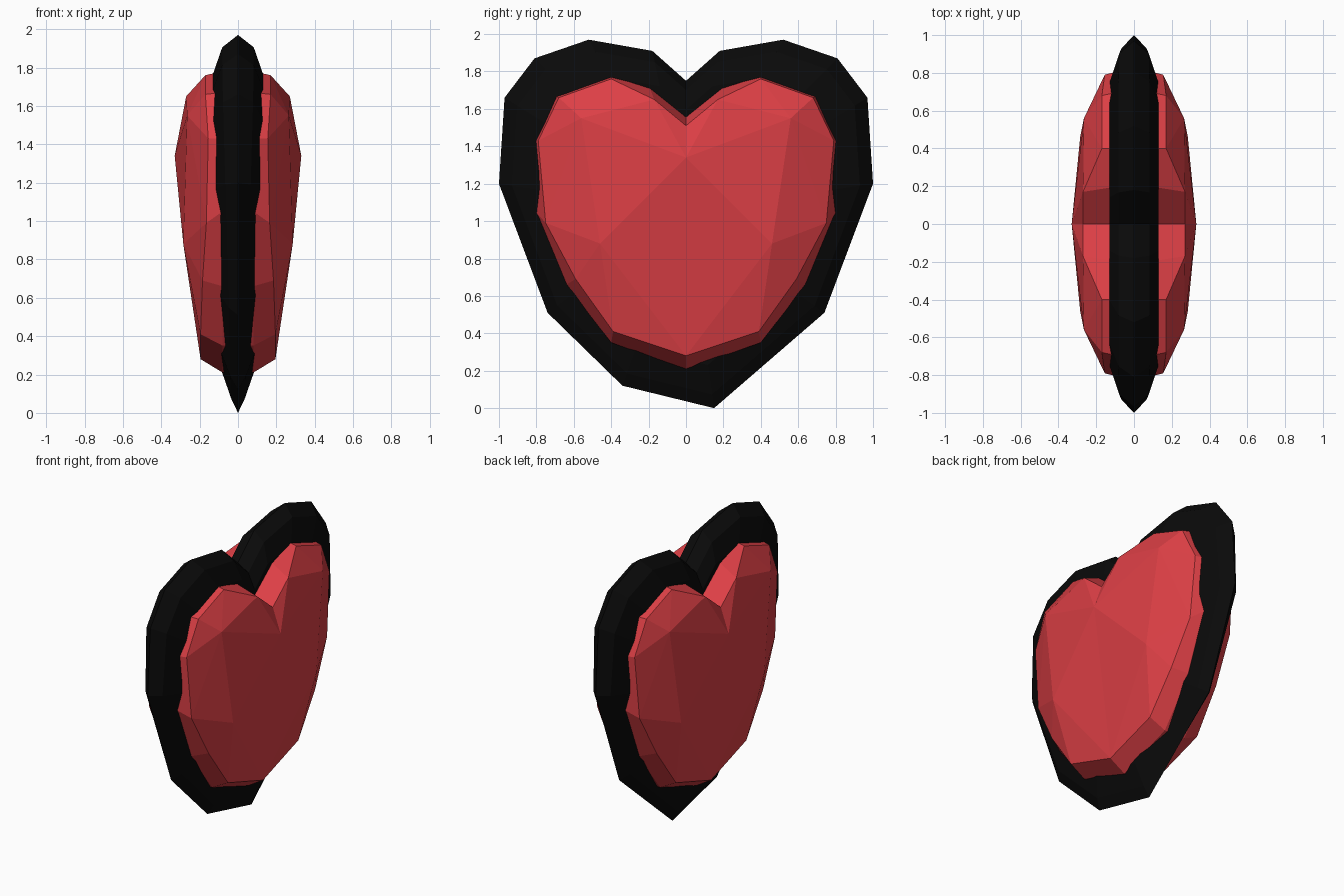
import bpy, bmesh

cube = bpy.data.objects.get("Cube")
if cube:
    bpy.data.objects.remove(cube, do_unlink=True)


def material(name, colour):
    mat = bpy.data.materials.new(name)
    mat.use_nodes = True
    mat.diffuse_color = (*colour, 1)
    bsdf = mat.node_tree.nodes["Principled BSDF"]
    bsdf.inputs["Base Color"].default_value = (*colour, 1)
    bsdf.inputs["Roughness"].default_value = 0.8
    return mat


def finish(name, bm, mat):
    """Weld, orient and turn a bmesh into a flat shaded object."""
    bmesh.ops.remove_doubles(bm, verts=bm.verts, dist=0.0005)
    bmesh.ops.recalc_face_normals(bm, faces=bm.faces)
    mesh = bpy.data.meshes.new(name)
    bm.to_mesh(mesh)
    bm.free()
    mesh.materials.append(mat)
    obj = bpy.data.objects.new(name, mesh)
    bpy.context.collection.objects.link(obj)
    return obj


def add_face(bm, points):
    bm.faces.new([bm.verts.new(p) for p in points])


red = material("heart red", (0.72, 0.05, 0.06))
black = material("border black", (0.003, 0.003, 0.003))

# Black border: a heart outline (y, z) with a sharp rim and bevelled sides
half = [(0.18, 1.91), (0.52, 1.97), (0.81, 1.87), (0.97, 1.66), (1.0, 1.2), (0.74, 0.51)]
outline = [(0, 1.75)] + half + [(0.15, 0.0), (-0.34, 0.12)]
outline += [(-y, z) for y, z in reversed(half)]
MID_Z = 1.05


def border_ring(scale, thin, thick, side):
    """Outline shrunk to the middle, thicker towards the top."""
    return [(side * (thin + (thick - thin) * min(1, z / 1.8)),
             y * scale, MID_Z + (z - MID_Z) * scale) for y, z in outline]


bm = bmesh.new()
for side in (-1, 1):
    rings = [border_ring(1, 0, 0, side),
             border_ring(0.93, 0.035, 0.082, side),
             border_ring(0.78, 0.09, 0.13, side)]
    for a, b in zip(rings, rings[1:]):
        for i in range(len(a)):
            j = (i + 1) % len(a)
            add_face(bm, (a[i], a[j], b[j], b[i]))
    add_face(bm, rings[-1])
finish("heart_border", bm, black)

# Red faceted heart: one quarter, repeated across both symmetry planes
rim = [(0, 1.57), (0.2, 1.73), (0.4, 1.78), (0.7, 1.67), (0.81, 1.43),
       (0.805, 1.05), (0.64, 0.66), (0.4, 0.35), (0, 0.21)]
girdle = [(0.27, 0, 1.51), (0.27, 0.17, 1.65), (0.17, 0.4, 1.76),
          (0.17, 0.68, 1.66), (0.155, 0.79, 1.43), (0.165, 0.75, 0.99),
          (0.185, 0.59, 0.69), (0.195, 0.39, 0.41), (0.195, 0, 0.28)]
peak = (0.33, 0, 1.34)
shoulder = (0.265, 0.56, 1.55)
hip = (0.285, 0.46, 0.88)

# Side walls
seam = [(0, y, z) for y, z in rim]
lip = [(0.08, y, z) for y, z in rim]
facets = []
for a, b in ((seam, lip), (lip, girdle)):
    facets += [(a[i], a[i + 1], b[i + 1], b[i]) for i in range(len(a) - 1)]

# Crown facets fan out from the peak, shoulder and hip
facets += [(shoulder, girdle[i], girdle[i + 1]) for i in range(1, 5)]
facets += [(hip, girdle[i], girdle[i + 1]) for i in range(5, 7)]
facets += [(peak, girdle[0], girdle[1]), (peak, girdle[1], shoulder),
           (peak, shoulder, hip), (shoulder, girdle[5], hip),
           (peak, hip, girdle[8]), (hip, girdle[7], girdle[8])]

bm = bmesh.new()
for sx in (-1, 1):
    for sy in (-1, 1):
        for facet in facets:
            add_face(bm, [(x * sx, y * sy, z) for x, y, z in facet])
finish("red_heart", bm, red)
